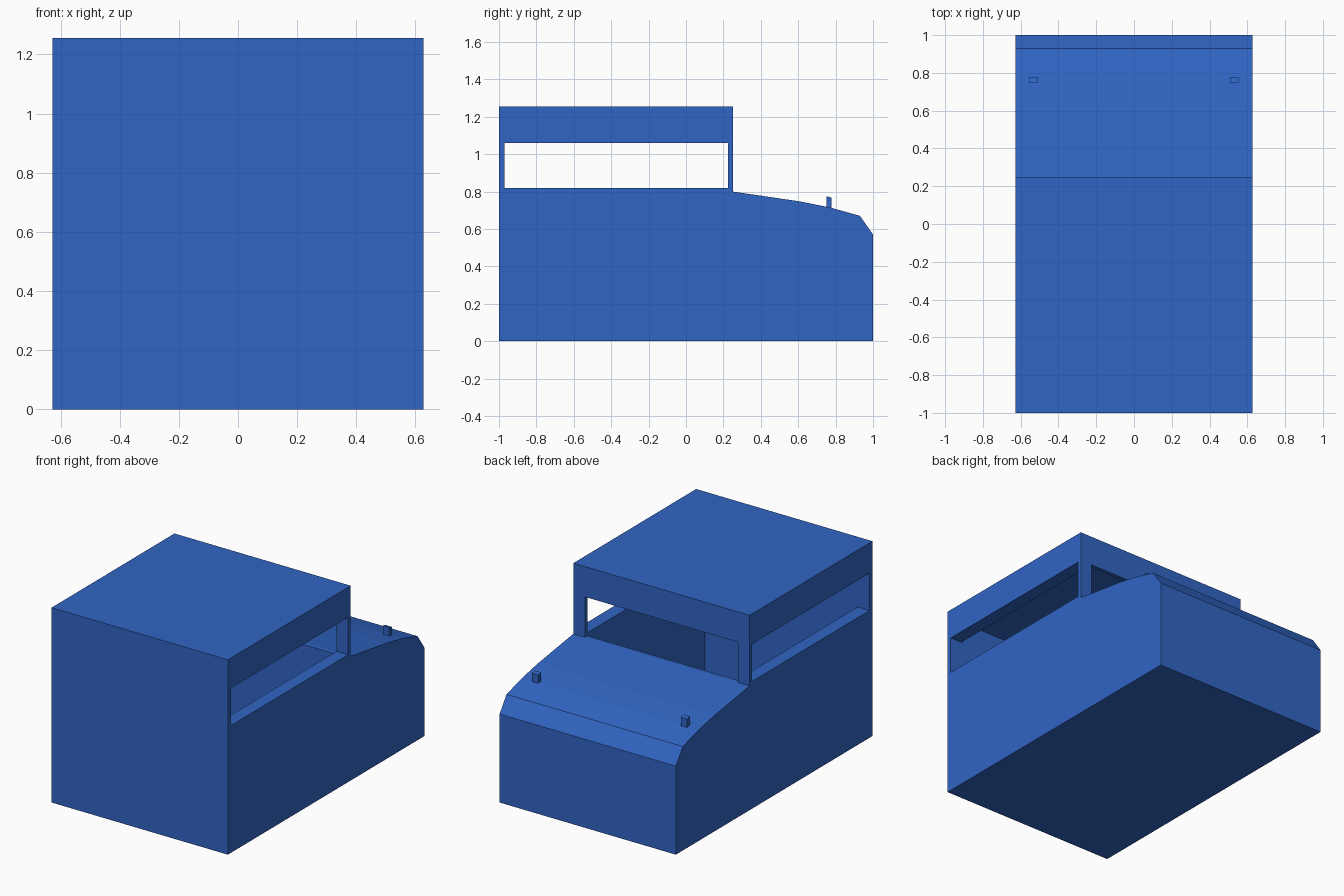
import bpy, bmesh

if "Cube" in bpy.data.objects:
    bpy.data.objects.remove(bpy.data.objects["Cube"])

blue = bpy.data.materials.new("blue_paint")
blue.diffuse_color = (0.03, 0.13, 0.55, 1)
blue.use_nodes = True
blue.node_tree.nodes["Principled BSDF"].inputs["Base Color"].default_value = blue.diffuse_color


def finish(name, bm, mat=blue):
    bmesh.ops.recalc_face_normals(bm, faces=bm.faces[:])
    me = bpy.data.meshes.new(name)
    bm.to_mesh(me)
    bm.free()
    ob = bpy.data.objects.new(name, me)
    bpy.context.collection.objects.link(ob)
    if mat:
        me.materials.append(mat)
    return ob


def extrude_profile(name, pts, half, mat=blue):
    """Extrude a closed y-z profile symmetrically along x."""
    bm = bmesh.new()
    face = bm.faces.new([bm.verts.new((-half, y, z)) for y, z in pts])
    ext = bmesh.ops.extrude_face_region(bm, geom=[face])
    moved = [v for v in ext["geom"] if isinstance(v, bmesh.types.BMVert)]
    bmesh.ops.translate(bm, verts=moved, vec=(2 * half, 0, 0))
    return finish(name, bm, mat)


def box_profile(y0, y1, z0, z1):
    return [(y0, z0), (y1, z0), (y1, z1), (y0, z1)]


# Cab and sloping hood as one side profile
body = extrude_profile("cab_body", [
    (-1, 0), (1, 0), (1, 0.57), (0.93, 0.67), (0.77, 0.715),
    (0.61, 0.747), (0.25, 0.80), (0.25, 1.255), (-1, 1.255)], 0.628)

# Hollow interior, side windows straight through, windscreen opening
cuts = [
    ("interior_cutter", box_profile(-0.97, 0.225, 0.055, 1.20), 0.545),
    ("side_window_cutter", box_profile(-0.97, 0.225, 0.82, 1.06), 0.8),
    ("windscreen_cutter", box_profile(0.1, 0.3, 0.80, 1.06), 0.545),
]
for name, pts, half in cuts:
    cutter = extrude_profile(name, pts, half, None)
    cutter.hide_render = True
    cutter.hide_set(True)
    mod = body.modifiers.new(name, 'BOOLEAN')
    mod.operation = 'DIFFERENCE'
    mod.solver = 'EXACT'
    mod.object = cutter

# Small marker pegs on the hood
for side, x in (("left", -0.53), ("right", 0.53)):
    peg = extrude_profile("hood_peg_" + side, [
        (0.75, 0.69), (0.777, 0.69), (0.777, 0.768), (0.75, 0.775)], 0.022)
    peg.location.x = x
